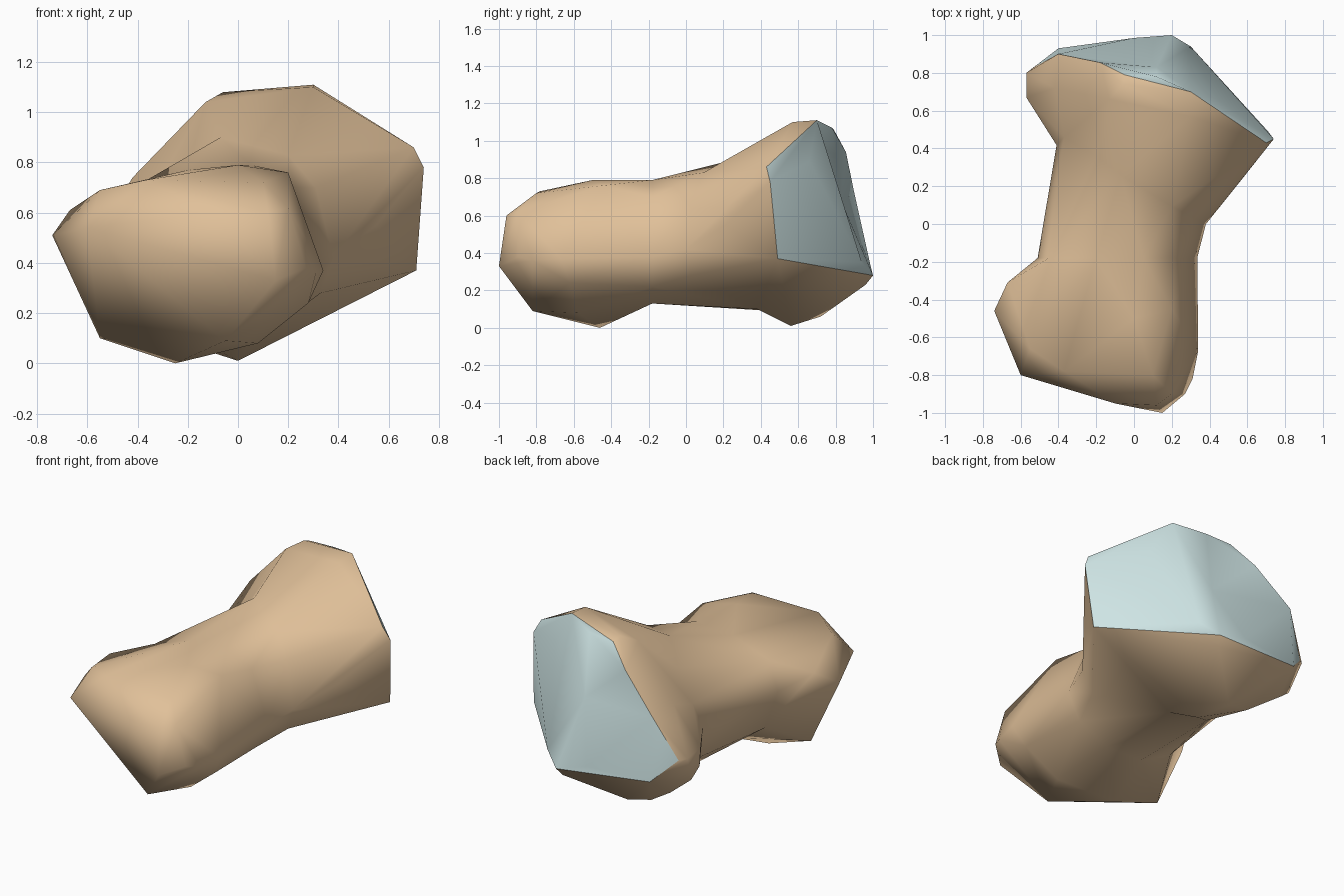
import bpy, bmesh
from mathutils import Vector

if "Cube" in bpy.data.objects:
    bpy.data.objects.remove(bpy.data.objects["Cube"])


def material(name, rgb):
    m = bpy.data.materials.new(name)
    m.diffuse_color = (*rgb, 1)
    m.use_nodes = True
    m.node_tree.nodes["Principled BSDF"].inputs["Base Color"].default_value = m.diffuse_color
    return m


def key(p):
    return tuple(Vector(p))


def hull_faces(points, caps):
    """Convex hull triangles as coordinates, leaving out faces lying wholly in a cap ring."""
    bm = bmesh.new()
    for p in points:
        bm.verts.new(p)
    bmesh.ops.convex_hull(bm, input=bm.verts[:])
    keys = [{key(p) for p in c} for c in caps]
    tris = [[tuple(v.co) for v in f.verts] for f in bm.faces]
    bm.free()
    return [t for t in tris if not any(all(v in k for v in t) for k in keys)]


def build(name, tris, mat, moves):
    bm = bmesh.new()
    for t in tris:
        bm.faces.new([bm.verts.new(moves.get(p, p)) for p in t])
    bmesh.ops.remove_doubles(bm, verts=bm.verts[:], dist=0.0005)
    me = bpy.data.meshes.new(name)
    bm.to_mesh(me)
    bm.free()
    me.materials.append(mat)
    ob = bpy.data.objects.new(name, me)
    bpy.context.collection.objects.link(ob)
    bpy.ops.object.select_all(action='DESELECT')
    ob.select_set(True)
    bpy.context.view_layer.objects.active = ob
    bpy.ops.object.shade_smooth_by_angle(angle=1.4)
    return ob


# Neck cross-sections (x, z): front one upright, rear one on a slanted plane
front_ring = [(x, -0.18, z) for x, z in (
    (-.51, .50), (-.45, .68), (-.2, .77), (.05, .79), (.22, .70),
    (.335, .38), (.25, .22), (.05, .13), (-.2, .13), (-.42, .25))]
rear_ring = [(x, 0.2 - 0.53 * x, z) for x, z in (
    (-.41, .48), (-.36, .66), (-.2, .78), (-.02, .88), (.2, .83), (.31, .70),
    (.38, .42), (.33, .28), (.1, .12), (-.15, .11), (-.34, .25))]

# Front knob
knob = [
    (-.74, -.46, .51), (-.67, -.31, .61), (-.60, -.80, .54), (-.55, -.45, .10),
    (-.25, -.46, .00), (-.05, -.82, .09), (-.55, -.66, .69), (-.37, -.78, .73),
    (0, -.50, .79), (-.10, -.95, .60), (.15, -1.0, .33), (.12, -.96, .60),
    (.27, -.90, .38), (.31, -.82, .36), (.34, -.67, .37), (.31, -.48, .38),
    (.28, -.62, .24), (.08, -.58, .08), (.20, -.45, .76), (.10, -.80, .72),
    (.20, -.90, .62)]

# Rear head: pale joint surface, then the surrounding bone
hollow = (.10, .96, .66)
joint = [
    (-.05, .79, 1.06), (.30, .70, 1.11), (.70, .43, .86), (.74, .45, .78),
    (.71, .49, .37), (.20, 1.0, .28), (-.40, .93, .33), (-.53, .83, .46),
    (-.40, .90, .72), (-.18, .855, .94), (.30, .94, .35), (0, .985, .34),
    (.12, .78, 1.07), (.44, .66, .89), hollow]
head = [
    (-.57, .67, .49), (-.57, .80, .47), (-.42, .72, .74), (-.06, .74, 1.08),
    (-.13, .66, 1.04), (.30, .57, 1.10), (0, .56, .01), (-.10, .72, .06),
    (-.43, .77, .21), (-.25, .70, .09), (.18, .96, .23), (.55, .21, .55),
    (-.57, .68, .38), (-.54, .72, .30)]

# Shifts after hulling: sunken joint hollow, and a neck that pinches unevenly
moves = {key(hollow): (.12, .83, .68)}
for i, to in {1: (-.37, .46, .63), 2: (-.20, .36, .77), 3: (-.07, .26, .90),
              8: (.06, .38, .10), 9: (-.15, .46, .09)}.items():
    moves[key(rear_ring[i])] = to

bone = hull_faces(knob + front_ring, [front_ring])
bone += hull_faces(front_ring + rear_ring, [front_ring, rear_ring])
head_tris = hull_faces(rear_ring + head + joint, [rear_ring])
joint_keys = {key(p) for p in joint}
cap = [t for t in head_tris if all(v in joint_keys for v in t)]
bone += [t for t in head_tris if t not in cap]

build("bone_body", bone, material("bone_tan", (.75, .53, .32)), moves)
build("joint_surface", cap, material("joint_pale_blue", (.62, .78, .78)), moves)
